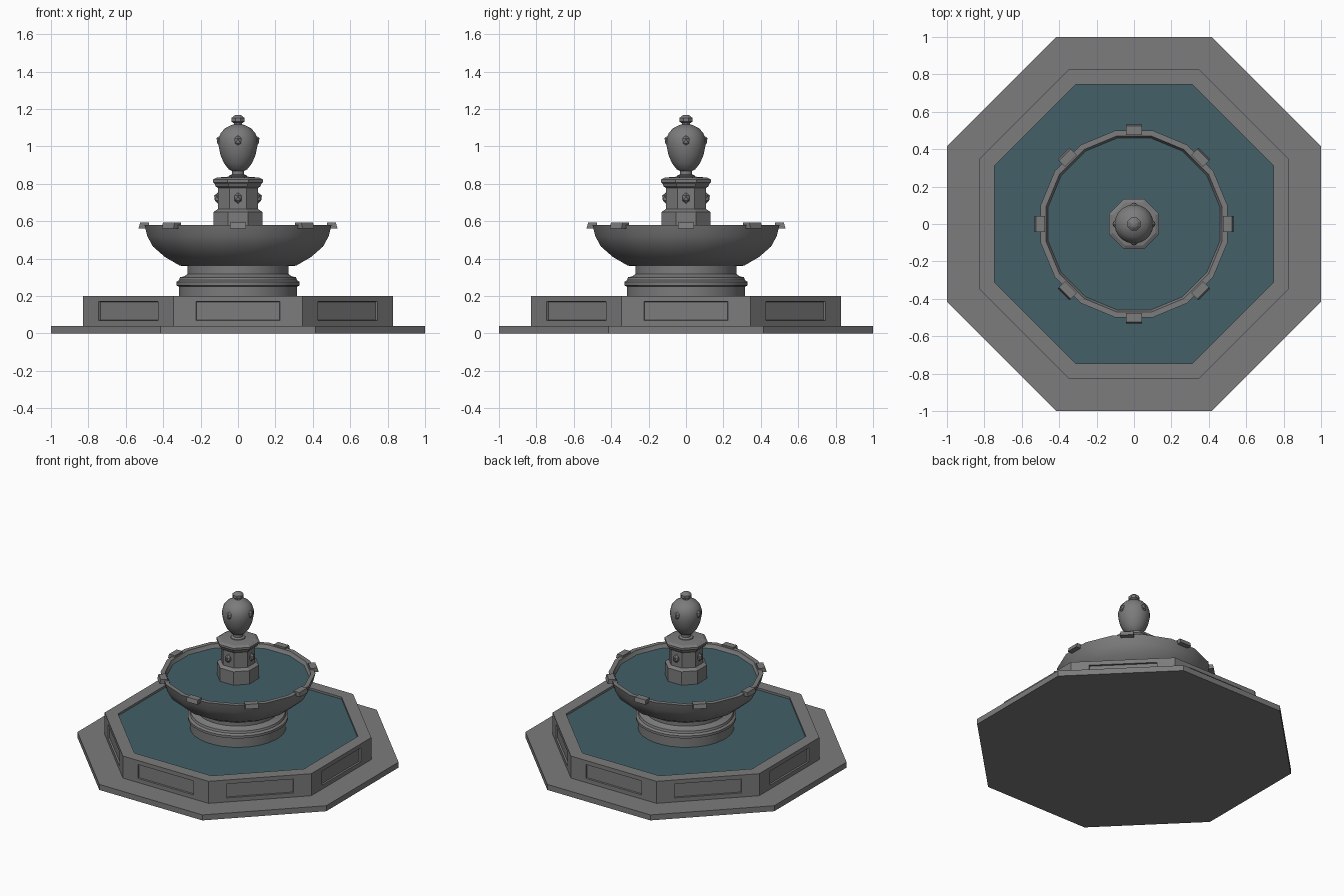
import bpy, bmesh, math
from mathutils import Matrix, Vector

cube = bpy.data.objects.get("Cube")
if cube:
    bpy.data.objects.remove(cube, do_unlink=True)


def material(name, colour):
    mat = bpy.data.materials.new(name)
    mat.use_nodes = True
    mat.diffuse_color = (*colour, 1)
    mat.node_tree.nodes["Principled BSDF"].inputs["Base Color"].default_value = (*colour, 1)
    return mat


STONE = material("grey stone", (0.2, 0.2, 0.2))
WATER = material("dark teal water", (0.055, 0.115, 0.137))


def finish(name, bm, mat, smooth=None):
    bmesh.ops.recalc_face_normals(bm, faces=bm.faces)
    mesh = bpy.data.meshes.new(name)
    bm.to_mesh(mesh)
    bm.free()
    mesh.materials.append(mat)
    obj = bpy.data.objects.new(name, mesh)
    bpy.context.collection.objects.link(obj)
    if smooth:
        bpy.ops.object.select_all(action='DESELECT')
        obj.select_set(True)
        bpy.context.view_layer.objects.active = obj
        bpy.ops.object.shade_smooth_by_angle(angle=math.radians(smooth))
    return obj


def lathe(profile, sides, closed=False):
    """Revolve (apothem, height) points, with flat sides facing the axes."""
    bm = bmesh.new()
    rings = []
    for radius, z in profile:
        r = radius / math.cos(math.pi / sides)
        angles = [(i + 0.5) * math.tau / sides for i in range(sides)]
        rings.append([bm.verts.new((r * math.cos(a), r * math.sin(a), z)) for a in angles])
    pairs = list(zip(rings, rings[1:]))
    if closed:
        pairs.append((rings[-1], rings[0]))
    else:
        bm.faces.new(rings[0])
        bm.faces.new(rings[-1])
    for low, high in pairs:
        for i in range(sides):
            j = (i + 1) % sides
            bm.faces.new((low[i], low[j], high[j], high[i]))
    bmesh.ops.recalc_face_normals(bm, faces=bm.faces)
    return bm


def around(bm_part, count, radius, z, shape):
    """Add copies of a small shape facing outward around the axis."""
    for i in range(count):
        turn = Matrix.Rotation(i * math.tau / count, 4, 'Z')
        shape(bm_part, turn @ Matrix.Translation((radius, 0, z)))


# Plinth slab
finish("plinth", lathe([(1, 0), (1, 0.04)], 8), STONE)

# Pool wall with a sunken panel on each side
bm = lathe([(0.83, 0.04), (0.83, 0.2), (0.747, 0.2), (0.747, 0.04)], 8, closed=True)
panels = [f for f in bm.faces
          if abs(f.normal.z) < 0.1 and f.normal.dot(f.calc_center_median()) > 0.5]
bmesh.ops.inset_individual(bm, faces=panels, thickness=0.042)
for face in panels:
    along = Vector((0, 0, 1)).cross(face.normal)
    centre = face.calc_center_median()
    for v in face.verts:
        v.co -= along * math.copysign(0.09, (v.co - centre).dot(along))
bmesh.ops.inset_individual(bm, faces=panels, thickness=0.002, depth=-0.012)
finish("pool_wall", bm, STONE)

# Pool water
finish("pool_water", lathe([(0.747, 0.17), (0.747, 0.185)], 8), WATER)

# Round pedestal with moulding
finish("pedestal", lathe([
    (0.315, 0.17), (0.315, 0.25), (0.33, 0.257), (0.33, 0.275), (0.315, 0.285),
    (0.31, 0.3), (0.285, 0.306), (0.27, 0.318), (0.27, 0.37)], 32), STONE, 35)

# Upper bowl, hollow above its inner floor
finish("bowl", lathe([
    (0.26, 0.36), (0.31, 0.362), (0.39, 0.408), (0.455, 0.465), (0.485, 0.52),
    (0.5, 0.58), (0.47, 0.58), (0.455, 0.54), (0.4, 0.5)], 16), STONE, 40)
finish("bowl_water", lathe([(0.45, 0.53), (0.459, 0.553)], 16), WATER)


# Rim spouts: small blocks that narrow at the outer end
def spout(bm, place):
    made = bmesh.ops.create_cube(bm, size=1)["verts"]
    for v in made:
        outer = v.co.x > 0
        v.co = Vector((v.co.x * 0.055, v.co.y * 0.088, v.co.z * 0.03))
        if outer and v.co.z > 0:
            v.co.x -= 0.008
    bmesh.ops.transform(bm, matrix=place, verts=made)


bm = bmesh.new()
around(bm, 8, 0.504, 0.577, spout)
finish("rim_spouts", bm, STONE)

# Octagonal column and its cap
finish("column", lathe([
    (0.13, 0.5), (0.13, 0.65), (0.107, 0.665), (0.107, 0.78)], 8), STONE)
finish("column_cap", lathe([
    (0.105, 0.775), (0.12, 0.787), (0.125, 0.8), (0.134, 0.808), (0.134, 0.822),
    (0.115, 0.833), (0.05, 0.838)], 8), STONE)

# Urn and finial
finish("urn", lathe([
    (0.05, 0.83), (0.047, 0.843), (0.033, 0.85), (0.033, 0.868), (0.05, 0.878),
    (0.075, 0.91), (0.094, 0.955), (0.103, 1.0), (0.103, 1.035), (0.093, 1.07),
    (0.07, 1.097), (0.04, 1.112), (0.022, 1.118)], 24), STONE, 40)
finish("finial", lathe([
    (0.022, 1.11), (0.022, 1.124), (0.035, 1.132), (0.035, 1.152), (0.02, 1.165),
    (0.008, 1.169)], 8), STONE)


# Pointed studs on the column and urn
def stud(bm, place):
    shape = Matrix.Diagonal((0.022, 0.023, 0.03, 1))
    bmesh.ops.create_icosphere(bm, subdivisions=1, radius=1, matrix=place @ shape)


bm = bmesh.new()
around(bm, 4, 0.108, 0.723, stud)
finish("column_studs", bm, STONE)
bm = bmesh.new()
around(bm, 4, 0.095, 1.03, stud)
finish("urn_studs", bm, STONE)
